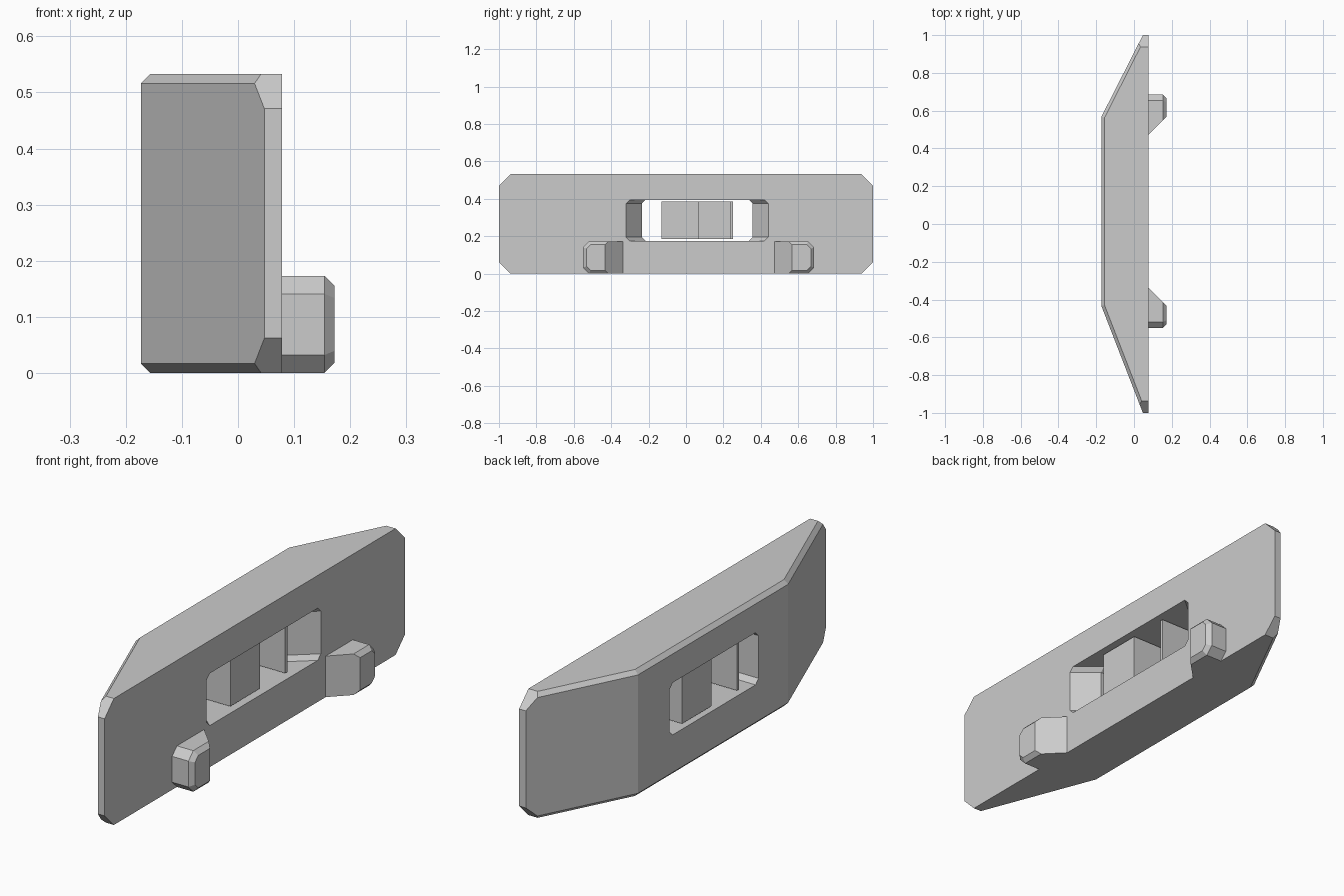
import bpy, bmesh
from mathutils import Vector

cube = bpy.data.objects.get("Cube")
if cube:
    bpy.data.objects.remove(cube, do_unlink=True)

grey = bpy.data.materials.new("plain grey")
grey.use_nodes = True
grey.diffuse_color = (0.6, 0.6, 0.6, 1)
grey.node_tree.nodes["Principled BSDF"].inputs["Base Color"].default_value = (0.6, 0.6, 0.6, 1)


def finish(bm, name):
    bmesh.ops.recalc_face_normals(bm, faces=bm.faces)
    mesh = bpy.data.meshes.new(name)
    bm.to_mesh(mesh)
    bm.free()
    mesh.materials.append(grey)
    obj = bpy.data.objects.new(name, mesh)
    bpy.context.collection.objects.link(obj)
    return obj


def prism(plan, z0, z1):
    """Extrude a plan outline upwards."""
    bm = bmesh.new()
    face = bm.faces.new([bm.verts.new((x, y, z0)) for x, y in plan])
    up = bmesh.ops.extrude_face_region(bm, geom=[face])["geom"]
    bmesh.ops.translate(bm, vec=(0, 0, z1 - z0),
                        verts=[v for v in up if isinstance(v, bmesh.types.BMVert)])
    bmesh.ops.recalc_face_normals(bm, faces=bm.faces)
    return bm


def slice_off(bm, point, normal):
    """Cut away everything beyond a plane and cap the cut."""
    geom = bm.verts[:] + bm.edges[:] + bm.faces[:]
    cut = bmesh.ops.bisect_plane(bm, geom=geom, plane_co=point,
                                 plane_no=Vector(normal).normalized(), clear_outer=True)
    edges = [e for e in cut["geom_cut"] if isinstance(e, bmesh.types.BMEdge)]
    if edges:
        bmesh.ops.edgeloop_fill(bm, edges=edges)


# Main body: long plate with tapered back
FRONT, BACK, END, HIGH = 0.078, -0.173, 0.047, 0.533
CHAMFER, CORNER, MID = 0.017, 0.062, 0.0675
plan = [(FRONT, -1), (FRONT, 1), (END, 1), (BACK, 0.567), (BACK, -0.433), (END, -1)]
bm = prism(plan, 0, HIGH)
for sz in (-1, 1):
    edge_z = HIGH if sz > 0 else 0
    for sy in (-1, 1):
        slice_off(bm, (0, sy, edge_z - sz * CORNER), (0, sy, sz))
    for a, b in zip(plan[2:5], plan[3:6]):
        out = Vector((b[1] - a[1], a[0] - b[0], 0)).normalized()
        slice_off(bm, (*a, edge_z - sz * CHAMFER), out + Vector((0, 0, sz)))
body = finish(bm, "body")

# Window cutter: chamfered opening that flares towards the front face
bm = bmesh.new()
rings = []
CY, CZ, HZ, C = 0.06, 0.285, 0.11, 0.02
for x, hy in ((-0.3, 0.296), (-0.02, 0.296), (FRONT, 0.38), (0.2, 0.38)):
    ring = [(hy, HZ - C), (hy - C, HZ), (C - hy, HZ), (-hy, HZ - C),
            (-hy, C - HZ), (C - hy, -HZ), (hy - C, -HZ), (hy, C - HZ)]
    rings.append([bm.verts.new((x, CY + y, CZ + z)) for y, z in ring])
for r, s in zip(rings, rings[1:]):
    for i in range(8):
        j = (i + 1) % 8
        bm.faces.new((r[i], r[j], s[j], s[i]))
bm.faces.new(rings[0])
bm.faces.new(rings[-1])
cutter = finish(bm, "window_cutter")
cutter.hide_render = True
cutter.hide_set(True)
mod = body.modifiers.new("window", "BOOLEAN")
mod.operation = "DIFFERENCE"
mod.solver = "EXACT"
mod.object = cutter
bpy.context.view_layer.objects.active = body
bpy.ops.object.modifier_apply(modifier=mod.name)
bpy.data.objects.remove(cutter, do_unlink=True)

# Folded strip standing inside the window
X0, X1, T = -0.157, 0.055, 0.014
Y0, Y1 = -0.13, 0.25
M0, M1 = CY - T / 2, CY + T / 2
strip = [(X0, Y0), (X1, Y0), (X1, M1), (X0 + T, M1), (X0 + T, Y1 - T), (X1, Y1 - T),
         (X1, Y1), (X0, Y1), (X0, M0), (X1 - T, M0), (X1 - T, Y0 + T), (X0, Y0 + T)]
finish(prism(strip, 0.185, 0.385), "folded_strip")

# Two hooked feet on the front face, mirrored
TIP, TALL, OUTER, CUT, RIM = 0.172, 0.173, 0.6175, 0.032, 0.018
for side, name in ((1, "left_hook"), (-1, "right_hook")):
    foot = [(0.07, 0.397), (TIP, 0.5), (TIP, OUTER), (0.07, OUTER)]
    bm = prism([(x, MID + side * y) for x, y in foot], 0, TALL)
    end_y = MID + side * OUTER
    for sz in (-1, 1):
        edge_z = TALL if sz > 0 else 0
        corner = Vector((TIP, end_y, edge_z - sz * CUT))
        slant = Vector((0, side, sz)).normalized()
        slice_off(bm, corner, slant)
        slice_off(bm, corner - slant * RIM, slant + Vector((1, 0, 0)))
        slice_off(bm, (TIP, end_y, edge_z - sz * RIM), (1, 0, sz))
    slice_off(bm, (TIP, end_y - side * RIM, 0), (1, side, 0))
    finish(bm, name)
